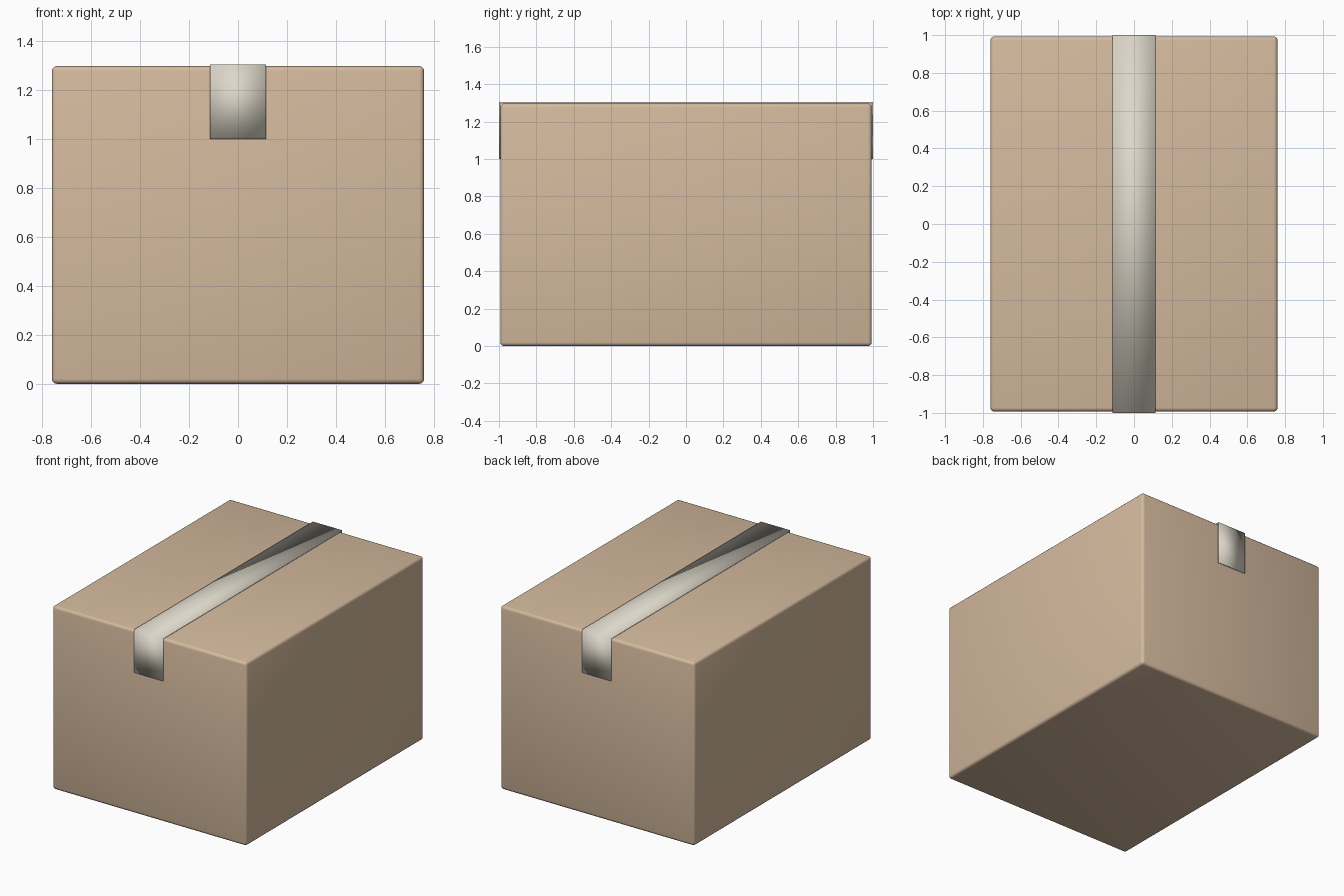
import bpy, bmesh
from mathutils import Matrix

if "Cube" in bpy.data.objects:
    bpy.data.objects.remove(bpy.data.objects["Cube"])

HX, HY, H = 0.76, 0.993, 1.297      # carton half-width, half-length, height
TAPE_W, TAPE_T, TAPE_END = 0.114, 0.007, 1.0


def make_object(name, bm, color):
    bmesh.ops.recalc_face_normals(bm, faces=bm.faces)
    mesh = bpy.data.meshes.new(name)
    bm.to_mesh(mesh)
    bm.free()
    for p in mesh.polygons:
        p.use_smooth = True
    obj = bpy.data.objects.new(name, mesh)
    bpy.context.collection.objects.link(obj)
    mat = bpy.data.materials.new(name + "_material")
    mat.diffuse_color = color
    mat.use_nodes = True
    mat.node_tree.nodes["Principled BSDF"].inputs["Base Color"].default_value = mat.diffuse_color
    mesh.materials.append(mat)
    return obj


# carton: box with softly rounded edges
bm = bmesh.new()
bmesh.ops.create_cube(bm, size=1, matrix=Matrix.Translation((0, 0, H / 2))
                      @ Matrix.Diagonal((2 * HX, 2 * HY, H, 1)))
carton = make_object("carton", bm, (0.66, 0.49, 0.34, 1))
bevel = carton.modifiers.new("rounded_edges", 'BEVEL')
bevel.width = 0.02
bevel.segments = 3

# packing tape: thin U-shaped band over the top, folded down both ends
outer = [(-HY - TAPE_T, TAPE_END), (-HY - TAPE_T, H + TAPE_T),
         (HY + TAPE_T, H + TAPE_T), (HY + TAPE_T, TAPE_END)]
inner = [(-HY, TAPE_END), (-HY, H), (HY, H), (HY, TAPE_END)]
bm = bmesh.new()
rings = [[bm.verts.new((x, y, z)) for x, (y, z) in
          ((-TAPE_W, o), (TAPE_W, o), (TAPE_W, i), (-TAPE_W, i))]
         for o, i in zip(outer, inner)]
for a, b in zip(rings, rings[1:]):
    for k in range(4):
        n = (k + 1) % 4
        bm.faces.new((a[k], a[n], b[n], b[k]))
bm.faces.new(rings[0])
bm.faces.new(rings[-1])
make_object("packing_tape", bm, (0.72, 0.68, 0.58, 1))
